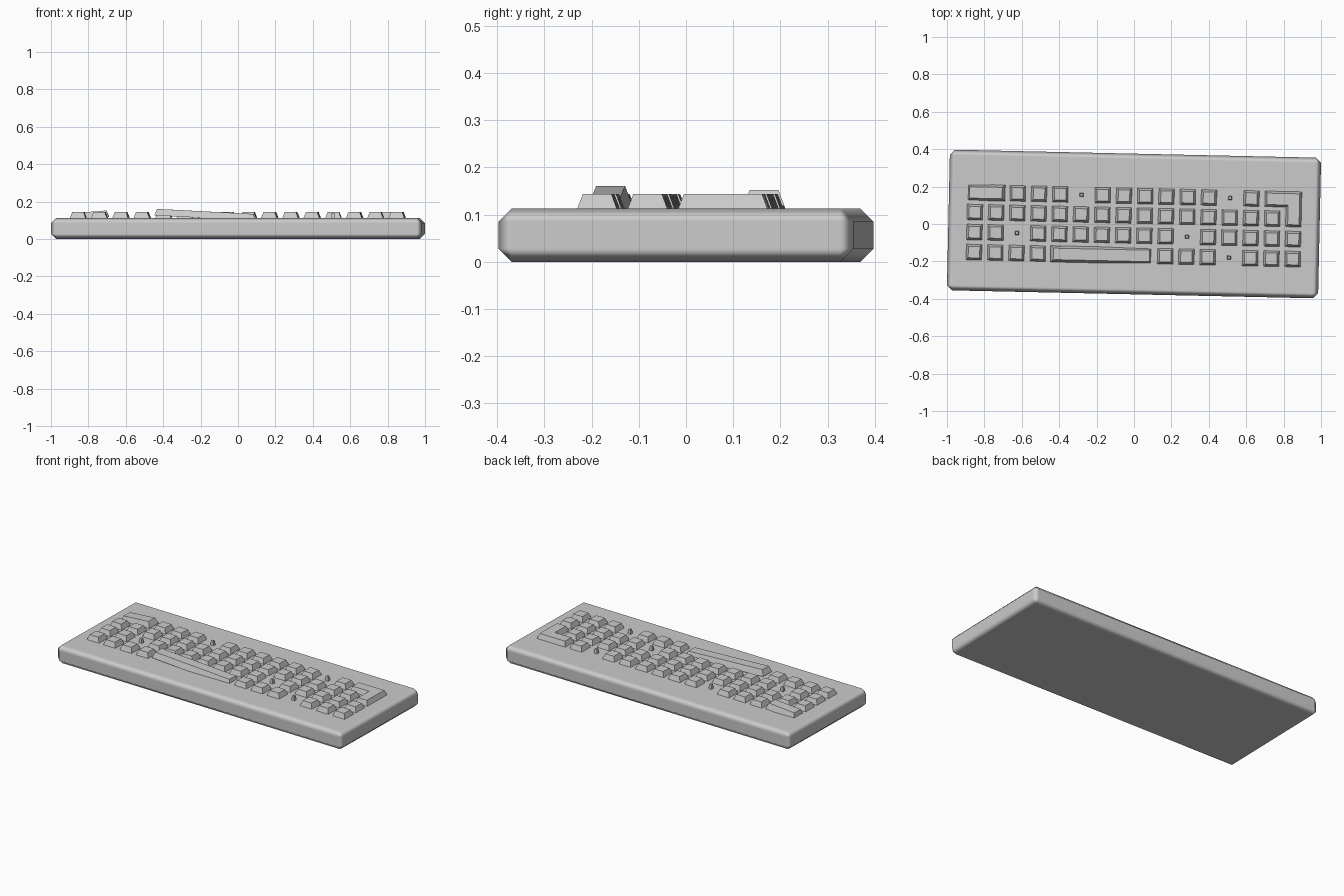
import bpy, bmesh, math
from mathutils import Matrix, Vector

if "Cube" in bpy.data.objects:
    bpy.data.objects.remove(bpy.data.objects["Cube"])

YAW = Matrix.Rotation(math.radians(-1.25), 4, 'Z')   # whole board sits slightly turned
PX = 0.1136                                          # column pitch
ROWS = [0.150, 0.045, -0.062, -0.169]                # row centres, back to front
KEY, DECK, TOP = 0.087, 0.113, 0.143
BASE = 0.108                                         # keys sink slightly into the case


def col(c):
    return (c - 7.5) * PX


def make_object(name, bm, matrix=Matrix()):
    bmesh.ops.recalc_face_normals(bm, faces=bm.faces)
    mesh = bpy.data.meshes.new(name)
    bm.to_mesh(mesh)
    bm.free()
    ob = bpy.data.objects.new(name, mesh)
    bpy.context.collection.objects.link(ob)
    ob.matrix_world = YAW @ matrix
    return ob


def loft(bm, lower, upper, z0, z1):
    a = [bm.verts.new((x, y, z0)) for x, y in lower]
    b = [bm.verts.new((x, y, z1)) for x, y in upper]
    bm.faces.new(a[::-1])
    bm.faces.new(b)
    n = len(a)
    for i in range(n):
        j = (i + 1) % n
        bm.faces.new((a[i], a[j], b[j], b[i]))


def rect(x, y, w, d):
    return [(x - w / 2, y - d / 2), (x + w / 2, y - d / 2),
            (x + w / 2, y + d / 2), (x - w / 2, y + d / 2)]


def keycap(bm, x, y, w, d, z0, z1, inset=0.013):
    loft(bm, rect(x, y, w, d), rect(x, y, w - 2 * inset, d - 2 * inset), z0, z1)


# case with chamfered edges
bm = bmesh.new()
bmesh.ops.create_cube(bm, size=1, matrix=Matrix.Translation((0, 0, DECK / 2))
                      @ Matrix.Diagonal((1.985, 0.752, DECK, 1)))
bmesh.ops.bevel(bm, geom=bm.edges[:], offset=0.028, segments=1, affect='EDGES')
case = make_object("case", bm)
for p in case.data.polygons:
    p.use_smooth = True
case.modifiers.new("weighted_normals", 'WEIGHTED_NORMAL').weight = 100

# standard keys
layout = [
    [2, 3, 4, 6, 7, 8, 9, 10, 11, 13],
    list(range(15)),
    [0, 1] + list(range(3, 10)) + list(range(11, 16)),
    [0, 1, 2, 3, 9, 10, 11, 13, 14, 15],
]
bm = bmesh.new()
for y, cols in zip(ROWS, layout):
    for c in cols:
        keycap(bm, col(c), y, KEY, KEY, BASE, TOP)
make_object("standard_keys", bm)

# tiny pegs in the gaps
bm = bmesh.new()
for c, r in [(5, 0), (12, 0), (2, 2), (10, 2), (12, 3)]:
    keycap(bm, col(c), ROWS[r], 0.022, 0.022, BASE, TOP - 0.003, 0.004)
make_object("small_pegs", bm)

# L-shaped corner key
xl, xr = col(14) - KEY / 2, col(15) + KEY / 2
xi = col(15) - KEY / 2
yt, yb, yi = ROWS[0] + KEY / 2, ROWS[1] - KEY / 2, ROWS[0] - KEY / 2
i = 0.013
outer = [(xl, yi), (xi, yi), (xi, yb), (xr, yb), (xr, yt), (xl, yt)]
inner = [(xl + i, yi + i), (xi + i, yi + i), (xi + i, yb + i),
         (xr - i, yb + i), (xr - i, yt - i), (xl + i, yt - i)]
bm = bmesh.new()
loft(bm, outer, inner, BASE, TOP)
make_object("corner_key", bm)


# long keys, tipped up at one end
def long_key(name, c0, c1, row, tilt, z_top):
    bm = bmesh.new()
    keycap(bm, 0, 0, (c1 - c0) * PX + KEY, KEY, -0.035, 0)
    place = Matrix.Translation(((col(c0) + col(c1)) / 2, ROWS[row], z_top))
    make_object(name, bm, place @ Matrix.Rotation(math.radians(tilt), 4, 'Y'))


long_key("space_bar", 4, 8, 3, 3.0, 0.147)
long_key("wide_key", 0, 1, 0, -4.5, 0.145)
